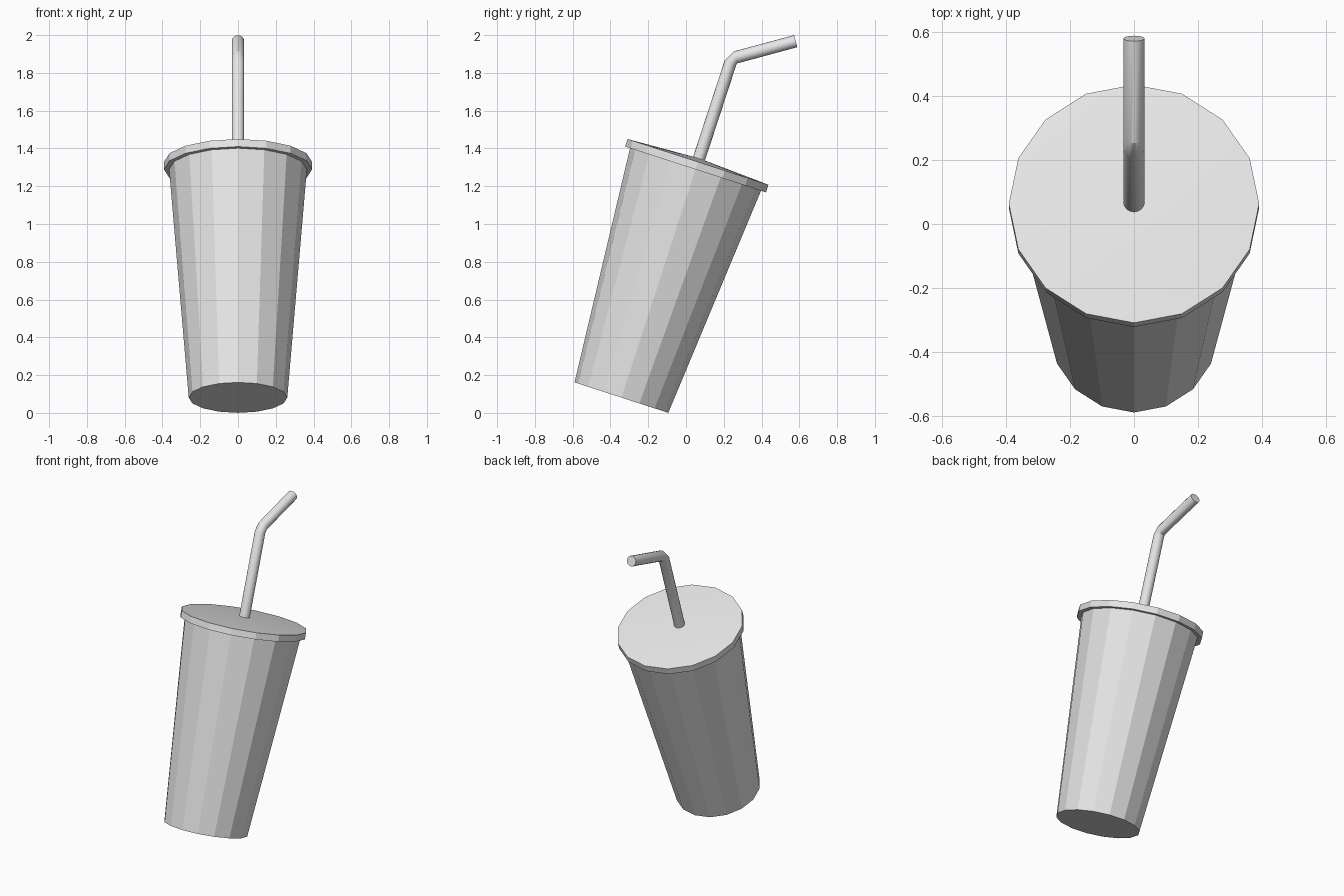
import bpy
import bmesh
import math
from mathutils import Vector

if "Cube" in bpy.data.objects:
    bpy.data.objects.remove(bpy.data.objects["Cube"])

GREY = (0.8, 0.8, 0.8, 1.0)
grey = bpy.data.materials.new("light grey")
grey.use_nodes = True
grey.diffuse_color = GREY
grey.node_tree.nodes["Principled BSDF"].inputs["Base Color"].default_value = GREY

LEAN = math.radians(18)       # whole cup leans towards the back
BASE = Vector((0, -0.342, 0.081))
AXIS = Vector((0, math.sin(LEAN), math.cos(LEAN)))


def along(height, radius):
    """Ring on the leaning cup axis."""
    return BASE + AXIS * height, LEAN, radius


def loft(name, rings, sides=16, apex=None, smooth=None):
    """Join rings of (centre, lean, radius); close with caps or an apex."""
    bm = bmesh.new()
    loops = []
    for centre, lean, radius in rings:
        side = Vector((1, 0, 0))
        back = Vector((0, math.cos(lean), -math.sin(lean)))
        loops.append([bm.verts.new(centre + radius * (side * math.cos(a) + back * math.sin(a)))
                      for a in (2 * math.pi * i / sides for i in range(sides))])
    for low, high in zip(loops, loops[1:]):
        for i in range(sides):
            j = (i + 1) % sides
            bm.faces.new((low[i], low[j], high[j], high[i]))
    bm.faces.new(loops[0][::-1])
    if apex is None:
        bm.faces.new(loops[-1])
    else:
        tip = bm.verts.new(apex)
        for i in range(sides):
            bm.faces.new((loops[-1][i], loops[-1][(i + 1) % sides], tip))
    mesh = bpy.data.meshes.new(name)
    bm.to_mesh(mesh)
    bm.free()
    mesh.materials.append(grey)
    obj = bpy.data.objects.new(name, mesh)
    bpy.context.collection.objects.link(obj)
    if smooth:
        bpy.ops.object.select_all(action='DESELECT')
        obj.select_set(True)
        bpy.context.view_layer.objects.active = obj
        bpy.ops.object.shade_smooth_by_angle(angle=math.radians(smooth))
    return obj


# Tapered faceted cup
loft("cup", [along(0, 0.261), along(1.275, 0.365)])

# Overhanging lid with a very shallow conical top
loft("lid", [along(1.27, 0.392), along(1.312, 0.392)],
     apex=BASE + AXIS * 1.332, smooth=15)

# Bent straw: upright length, short elbow, nearly level tip
TIP = math.radians(75)
loft("straw", [along(1.30, 0.033),
               (Vector((0, 0.235, 1.853)), LEAN, 0.033),
               (Vector((0, 0.262, 1.882)), TIP, 0.033),
               (Vector((0, 0.581, 1.968)), TIP, 0.033)], smooth=27)
